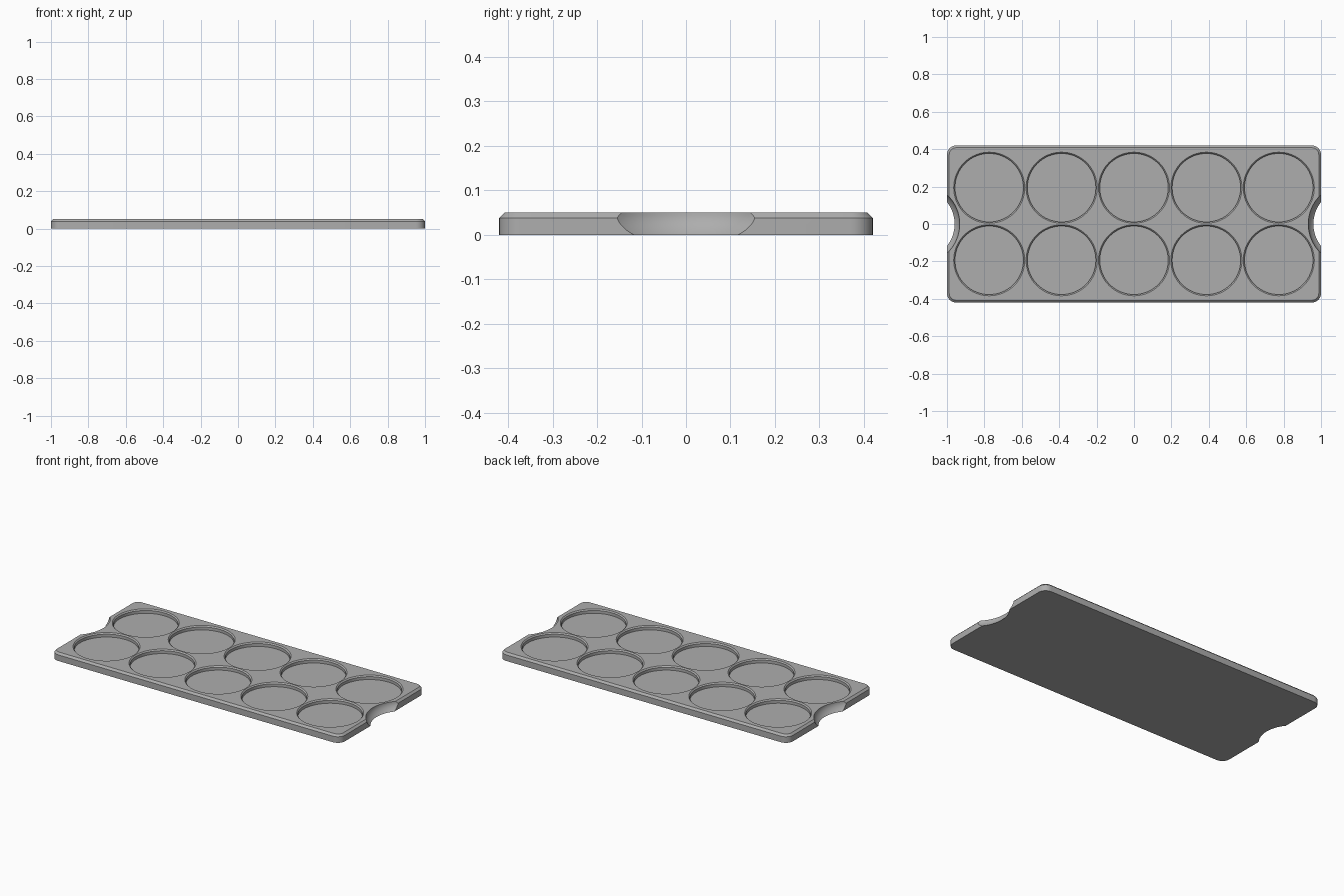
import bpy
import bmesh
from mathutils import Matrix, Vector

cube = bpy.data.objects.get("Cube")
if cube:
    bpy.data.objects.remove(cube, do_unlink=True)

LENGTH, WIDTH, HEIGHT = 2.0, 0.84, 0.05
CORNER, CHAMFER = 0.05, 0.012
POCKET_R, POCKET_FLOOR, RIM = 0.19, 0.025, 0.007

grey = bpy.data.materials.new("plain grey")
grey.use_nodes = True
colour = (0.42, 0.42, 0.42, 1)
grey.diffuse_color = colour
grey.node_tree.nodes["Principled BSDF"].inputs["Base Color"].default_value = colour


def make_object(name, bm):
    bmesh.ops.recalc_face_normals(bm, faces=bm.faces)
    mesh = bpy.data.meshes.new(name)
    bm.to_mesh(mesh)
    bm.free()
    mesh.materials.append(grey)
    obj = bpy.data.objects.new(name, mesh)
    bpy.context.collection.objects.link(obj)
    return obj


def add_cone(bm, x, y, z0, z1, r0, r1):
    """Solid round section between two heights."""
    return bmesh.ops.create_cone(
        bm, cap_ends=True, segments=64, radius1=r0, radius2=r1, depth=z1 - z0,
        matrix=Matrix.Translation((x, y, (z0 + z1) / 2)))["verts"]


# Tray slab: rounded corners, then a chamfer around the top
bm = bmesh.new()
bmesh.ops.create_cube(bm, size=1, matrix=Matrix.Translation((0, 0, HEIGHT / 2))
                      @ Matrix.Diagonal((LENGTH, WIDTH, HEIGHT, 1)))
uprights = [e for e in bm.edges if abs(e.verts[0].co.z - e.verts[1].co.z) > 0.01]
bmesh.ops.bevel(bm, geom=uprights, offset=CORNER, segments=10, profile=0.5,
                affect='EDGES')
top_edges = [e for e in bm.edges if all(v.co.z > HEIGHT - 0.001 for v in e.verts)]
bmesh.ops.bevel(bm, geom=top_edges, offset=CHAMFER, segments=1, affect='EDGES')
tray = make_object("tray", bm)

# Pocket cutter: two rows of five wells, each with a chamfered rim
bm = bmesh.new()
for col in range(-2, 3):
    for row in (-1, 1):
        x, y = col * 0.387, row * 0.194
        inner = POCKET_R - RIM
        verts = add_cone(bm, x, y, POCKET_FLOOR, HEIGHT - RIM, inner, inner)
        lid = max((f for f in {f for v in verts for f in v.link_faces}),
                  key=lambda f: f.calc_center_median().z)
        # Flare the lid outward through the rim, past the top surface
        flared = bmesh.ops.extrude_face_region(bm, geom=[lid])["geom"]
        bmesh.ops.delete(bm, geom=[lid], context='FACES_ONLY')
        over = 2 * RIM
        scale = (inner + over) / inner
        for v in (g for g in flared if isinstance(g, bmesh.types.BMVert)):
            v.co = Vector((x + (v.co.x - x) * scale, y + (v.co.y - y) * scale,
                           v.co.z + over))
# Keep neighbouring flares from touching by trimming them just above the top
bmesh.ops.bisect_plane(bm, geom=bm.verts[:] + bm.edges[:] + bm.faces[:],
                       plane_co=(0, 0, HEIGHT + 0.001), plane_no=(0, 0, 1),
                       clear_outer=True)
bmesh.ops.holes_fill(bm, edges=[e for e in bm.edges if e.is_boundary])
pocket_cutter = make_object("pocket_cutter", bm)

# Finger notch cutter: a flattened ball at each end
bm = bmesh.new()
for side in (-1, 1):
    bmesh.ops.create_uvsphere(
        bm, u_segments=96, v_segments=48, radius=1,
        matrix=Matrix.Translation((side * 1.147, 0, HEIGHT))
        @ Matrix.Diagonal((0.215, 0.215, 0.103, 1)))
notch_cutter = make_object("notch_cutter", bm)

# Cut the tray and discard the cutters
for cutter in (pocket_cutter, notch_cutter):
    cutter.hide_render = True
    cut = tray.modifiers.new(cutter.name, 'BOOLEAN')
    cut.operation = 'DIFFERENCE'
    cut.solver = 'EXACT'
    cut.object = cutter
bpy.ops.object.select_all(action='DESELECT')
tray.select_set(True)
bpy.context.view_layer.objects.active = tray
for name in [m.name for m in tray.modifiers]:
    bpy.ops.object.modifier_apply(modifier=name)
for cutter in (pocket_cutter, notch_cutter):
    bpy.data.objects.remove(cutter, do_unlink=True)
bpy.ops.object.shade_smooth_by_angle(angle=0.5)
